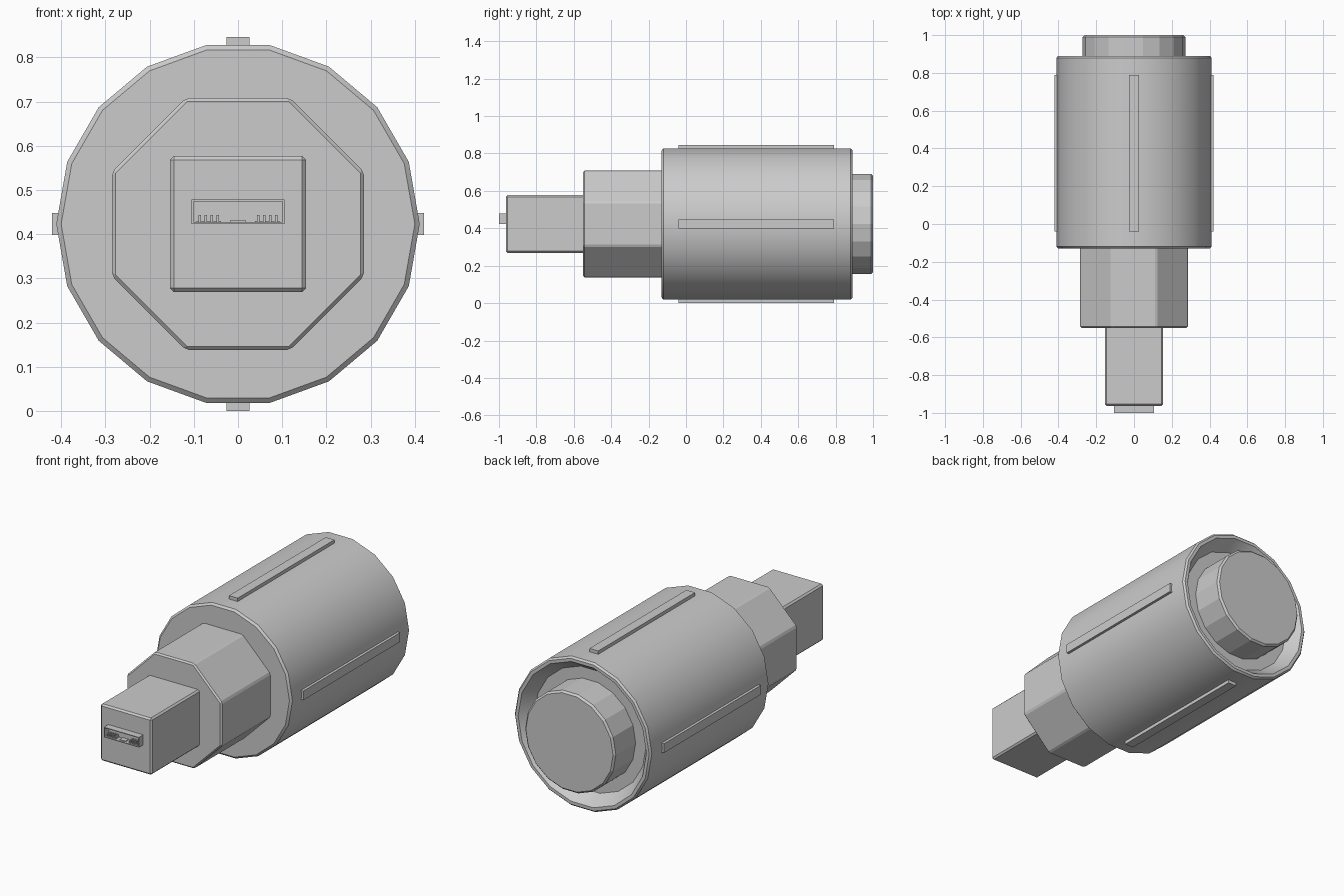
import bpy, bmesh, math

if "Cube" in bpy.data.objects:
    bpy.data.objects.remove(bpy.data.objects["Cube"])

CZ = 0.423  # height of the long axis


def finish(name, bm, bevel=0.0, smooth=False):
    bmesh.ops.recalc_face_normals(bm, faces=bm.faces)
    me = bpy.data.meshes.new(name)
    bm.to_mesh(me)
    bm.free()
    ob = bpy.data.objects.new(name, me)
    bpy.context.collection.objects.link(ob)
    if bevel:
        mod = ob.modifiers.new("edge_bevel", 'BEVEL')
        mod.width, mod.segments = bevel, 1
        mod.limit_method, mod.angle_limit = 'ANGLE', math.radians(30)
    if smooth:
        bpy.ops.object.select_all(action='DESELECT')
        ob.select_set(True)
        bpy.context.view_layer.objects.active = ob
        bpy.ops.object.shade_smooth_by_angle(angle=math.radians(30))
    return ob


def lathe(name, profile, sides, phase=0.0, **kw):
    """Closed solid from (radius, y) rings around the long axis."""
    bm = bmesh.new()
    rings = []
    for r, y in profile:
        angles = [phase + 2 * math.pi * i / sides for i in range(sides)]
        rings.append([bm.verts.new((r * math.cos(a), y, CZ + r * math.sin(a))) for a in angles])
    for a, b in zip(rings, rings[1:]):
        for i in range(sides):
            j = (i + 1) % sides
            bm.faces.new((a[i], a[j], b[j], b[i]))
    bm.faces.new(rings[0])
    bm.faces.new(rings[-1])
    return finish(name, bm, **kw)


def box(name, x0, x1, y0, y1, z0, z1, **kw):
    bm = bmesh.new()
    bmesh.ops.create_cube(bm, size=1)
    for v in bm.verts:
        v.co = (x1 if v.co.x > 0 else x0, y1 if v.co.y > 0 else y0, z1 if v.co.z > 0 else z0)
    return finish(name, bm, **kw)


# Main barrel with a sunken groove at the back
lathe("barrel", [(0.40, -0.13), (0.411, -0.12), (0.411, 0.88), (0.402, 0.89),
                 (0.385, 0.89), (0.335, 0.82), (0.27, 0.82)], 18, smooth=True)

# Back plug
lathe("back_plug", [(0.272, 0.80), (0.272, 0.99), (0.262, 1.0)], 18)

# Octagonal collar and square nose
r8 = 0.285 / math.cos(math.pi / 8)
lathe("collar", [(r8, -0.55), (r8, -0.12)], 8, math.pi / 8, bevel=0.008)
box("nose", -0.154, 0.154, -0.963, -0.54, CZ - 0.154, CZ + 0.154, bevel=0.009)

# Four raised ribs around the barrel
for s, side in ((1, "a"), (-1, "b")):
    z = sorted((CZ + s * 0.38, CZ + s * 0.423))
    x = sorted((s * 0.38, s * 0.421))
    box("vertical_rib_" + side, -0.026, 0.026, -0.04, 0.79, *z)
    box("side_rib_" + side, *x, -0.04, 0.79, CZ - 0.025, CZ + 0.025)

# Hollow socket shell on the nose
bm = bmesh.new()
loops = []
for inset, y in ((0, -0.96), (0, -1.0), (0.004, -1.0), (0.004, -0.964)):
    hx, z0, z1 = 0.105 - inset, 0.423 + inset, 0.478 - inset
    loops.append([bm.verts.new((x, y, z)) for x, z in ((-hx, z0), (hx, z0), (hx, z1), (-hx, z1))])
for a, b in zip(loops, loops[1:]):
    for i in range(4):
        j = (i + 1) % 4
        bm.faces.new((a[i], a[j], b[j], b[i]))
bm.faces.new(loops[-1])
bm.faces.new(loops[0])
finish("socket_shell", bm)

# Contact pins inside the socket
for s in (-1, 1):
    for i in range(4):
        x = s * (0.046 + i * 0.0135)
        box("contact_pin", x - 0.003, x + 0.003, -0.995, -0.963, 0.426, 0.443)
    box("contact_base", *sorted((s * 0.038, s * 0.094)), -0.99, -0.963, 0.426, 0.43)
box("centre_tab", -0.018, 0.018, -0.99, -0.963, 0.426, 0.431)
